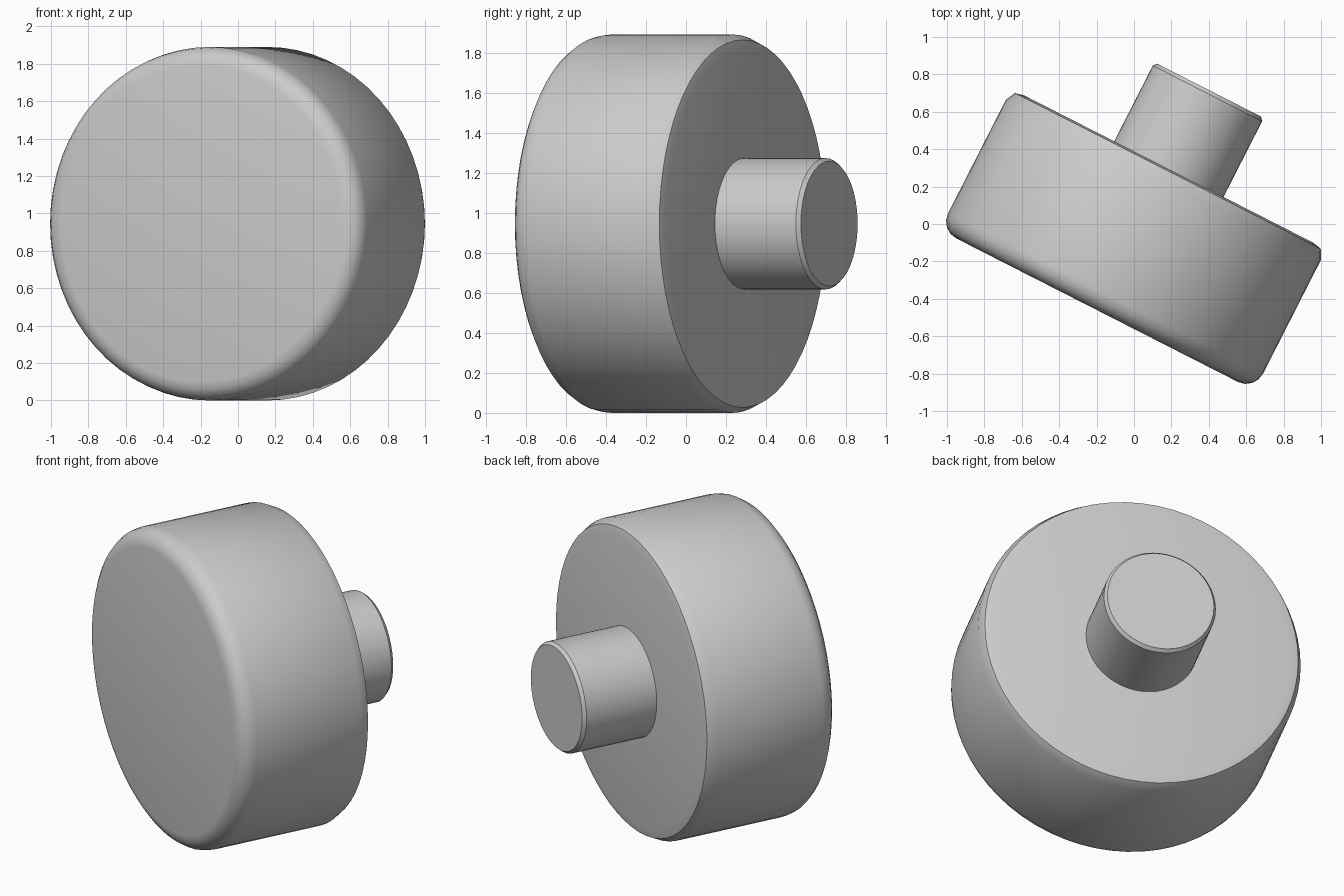
import bpy, bmesh, math
from mathutils import Vector

if "Cube" in bpy.data.objects:
    bpy.data.objects.remove(bpy.data.objects["Cube"])

ANGLE = math.radians(27)                      # knob axis turned away from +y
AXIS = Vector((math.sin(ANGLE), math.cos(ANGLE), 0))
SIDE = Vector((math.cos(ANGLE), -math.sin(ANGLE), 0))
UP = Vector((0, 0, 1))
CENTRE = SIDE * 0.033 + UP * 0.945


def lathe(name, profile, sides):
    """Revolve (radius, distance along axis) points and cap both ends."""
    bm = bmesh.new()
    rings = []
    for r, t in profile:
        ring = []
        for i in range(sides):
            a = 2 * math.pi * i / sides
            ring.append(bm.verts.new(
                CENTRE + AXIS * t + (SIDE * math.cos(a) + UP * math.sin(a)) * r))
        rings.append(ring)
    for lo, hi in zip(rings, rings[1:]):
        for i in range(sides):
            j = (i + 1) % sides
            bm.faces.new((lo[i], lo[j], hi[j], hi[i]))
    bm.faces.new(rings[0])
    bm.faces.new(rings[-1])
    bmesh.ops.recalc_face_normals(bm, faces=bm.faces)
    mesh = bpy.data.meshes.new(name)
    bm.to_mesh(mesh)
    bm.free()
    obj = bpy.data.objects.new(name, mesh)
    bpy.context.collection.objects.link(obj)
    bpy.ops.object.select_all(action='DESELECT')
    obj.select_set(True)
    bpy.context.view_layer.objects.active = obj
    bpy.ops.object.shade_smooth_by_angle(angle=math.radians(32))
    return obj


# Knob head: rounded front edge, small bevelled back edge
front = [(0.845 + 0.1 * math.sin(k * math.pi / 8),
          -0.40 - 0.1 * math.cos(k * math.pi / 8)) for k in range(5)]
lathe("knob_head", front + [(0.945, 0.28), (0.918, 0.335), (0.868, 0.346)], 64)

# Stem: rooted inside the head, chamfered tip
lathe("knob_stem", [(0.328, 0.33), (0.328, 0.80), (0.312, 0.82)], 48)
